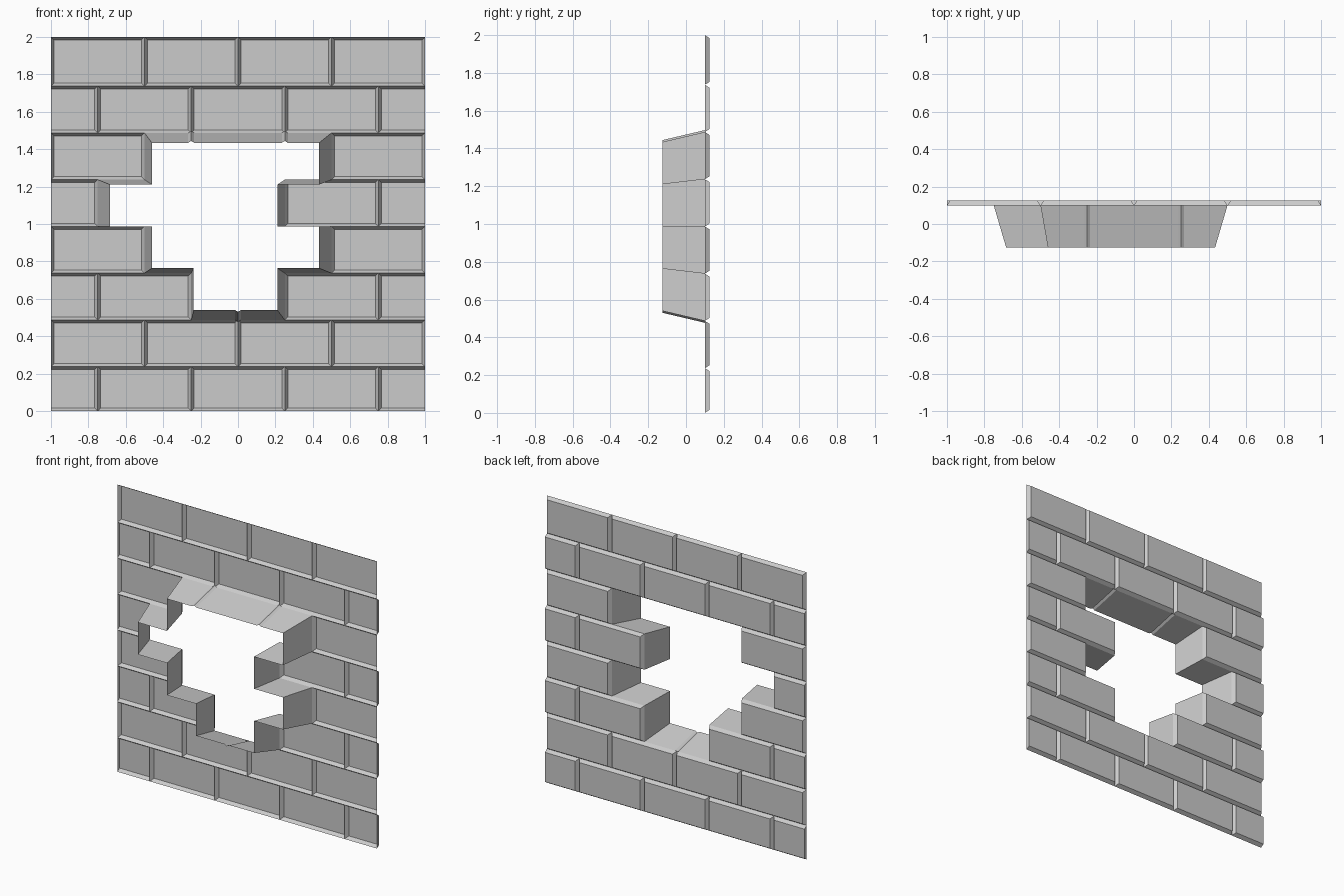
import bpy, bmesh

cube = bpy.data.objects.get("Cube")
if cube:
    bpy.data.objects.remove(cube, do_unlink=True)

stone = bpy.data.materials.new("grey stone")
stone.use_nodes = True
GREY = (0.6, 0.6, 0.6, 1)
stone.diffuse_color = GREY
stone.node_tree.nodes["Principled BSDF"].inputs["Base Color"].default_value = GREY

VALLEY, FACE, RIM = 0.1, 0.125, -0.125   # depths of joints, brick faces, rim edge
INSET = 0.016                            # bevel width


def finish(name, bm):
    mesh = bpy.data.meshes.new(name)
    bm.to_mesh(mesh)
    bm.free()
    mesh.materials.append(stone)
    obj = bpy.data.objects.new(name, mesh)
    bpy.context.collection.objects.link(obj)
    return obj


def course_z(i):
    """Height of the joint below course i, counted from the ground."""
    return 0 if i == 0 else 2 if i == 8 else 0.25 * i - 0.013


def brick(bm, x0, x1, z0, z1):
    """Open-backed brick facing +y; ends cut by the wall edge stay square."""
    half = x1 - x0 < 0.4
    a = 0 if half and x0 == -1 else INSET
    b = 0 if half and x1 == 1 else INSET
    back = [bm.verts.new(p) for p in ((x0, VALLEY, z0), (x0, VALLEY, z1),
                                      (x1, VALLEY, z1), (x1, VALLEY, z0))]
    face = [bm.verts.new(p) for p in (
        (x0 + a, FACE, z0 + INSET), (x0 + a, FACE, z1 - INSET),
        (x1 - b, FACE, z1 - INSET), (x1 - b, FACE, z0 + INSET))]
    bm.faces.new(face)
    for i in range(4):
        j = (i + 1) % 4
        bm.faces.new((back[i], back[j], face[j], face[i]))


# Brick courses in running bond, skipping the broken opening
gaps = {2: (-0.25, 0.25), 3: (-0.5, 0.5), 4: (-0.75, 0.25), 5: (-0.5, 0.5)}
bm = bmesh.new()
for row in range(8):
    joints = [-1, -0.5, 0, 0.5, 1] if row % 2 else [-1, -0.75, -0.25, 0.25, 0.75, 1]
    for x0, x1 in zip(joints, joints[1:]):
        lo, hi = gaps.get(row, (0, 0))
        if not (x0 >= lo and x1 <= hi):
            brick(bm, x0, x1, course_z(row), course_z(row + 1))
finish("wall_bricks", bm)

# Stepped outline of the opening: left side going up, right side going down
rows = sorted(gaps)
left = [(gaps[r][0], course_z(r + k)) for r in rows for k in (0, 1)]
right = [(gaps[r][1], course_z(r + k)) for r in reversed(rows) for k in (1, 0)]


def notch(x, z, side):
    """Small joint groove crossing the ledge, pointing into the wall."""
    return [(x - side * INSET, z, 0), (x, z, side * 0.01), (x + side * INSET, z, 0)]


top, bottom = course_z(6), course_z(2)
outline = [(x, z, None) for x, z in left]
outline += notch(-0.25, top, 1) + notch(0.25, top, 1)
outline += [(x, z, None) for x, z in right]
outline += notch(0, bottom, -1)

# Rim tapering from the joint plane to its free edge
bm = bmesh.new()
loops = []
for y, scale in ((VALLEY, 1), (RIM, 0.894)):
    ring = []
    for x, z, dip in outline:
        px = -0.125 + (x + 0.125) * scale if dip is None else x
        ring.append(bm.verts.new((px, y, 0.988 + (z - 0.988) * scale + (dip or 0))))
    loops.append(ring)
outer, inner = loops
for i in range(len(outline)):
    j = (i + 1) % len(outline)
    if (outer[i].co - outer[j].co).length > 1e-5:
        bm.faces.new((outer[i], inner[i], inner[j], outer[j]))
finish("opening_rim", bm)
